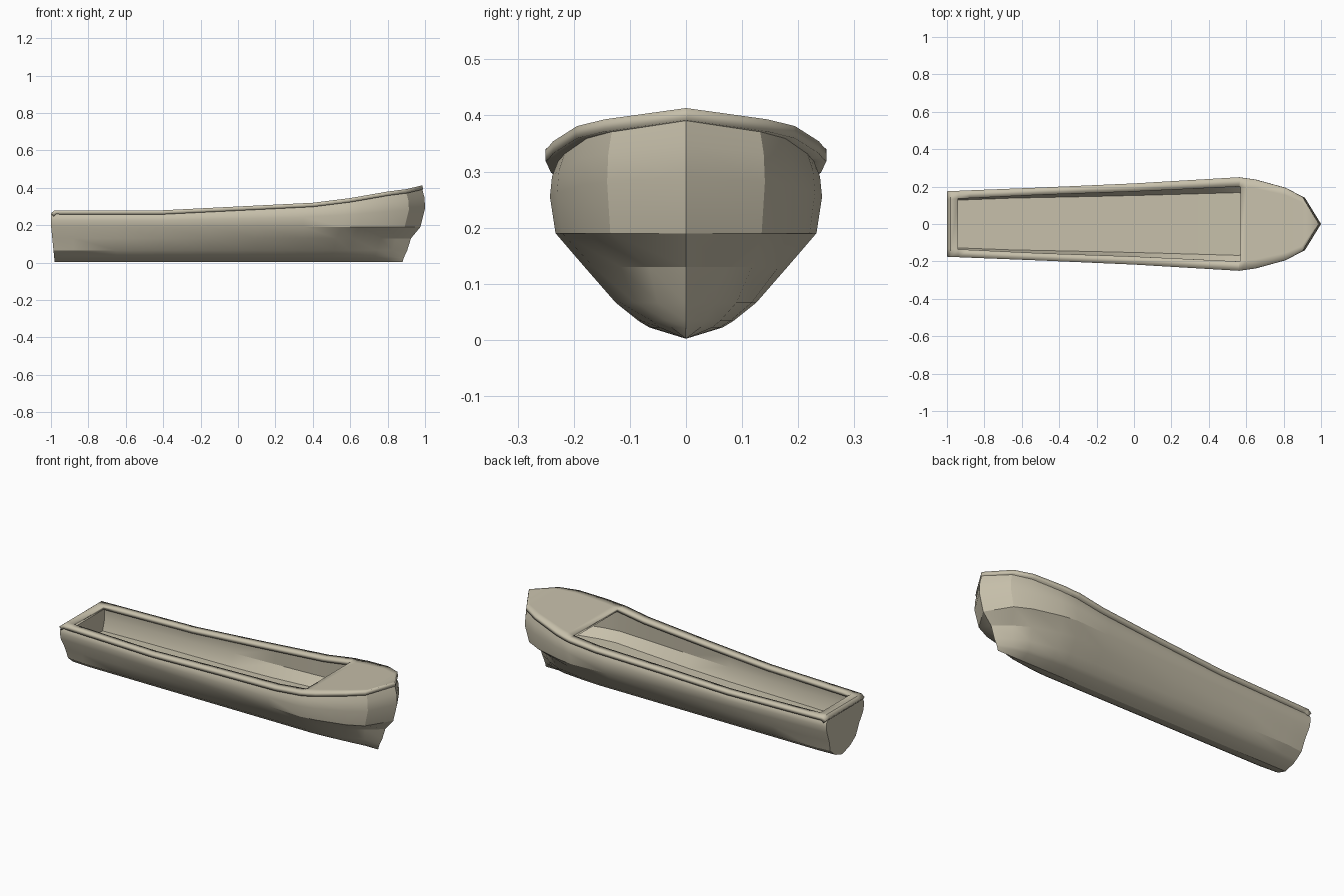
import bpy, bmesh, math

if "Cube" in bpy.data.objects:
    bpy.data.objects.remove(bpy.data.objects["Cube"], do_unlink=True)

paint = bpy.data.materials.new("khaki_grey")
paint.use_nodes = True
paint.diffuse_color = (0.57, 0.525, 0.405, 1)
paint.node_tree.nodes["Principled BSDF"].inputs["Base Color"].default_value = paint.diffuse_color


def curve(points, x):
    """Straight interpolation along a list of (x, value) points."""
    for (a, va), (b, vb) in zip(points, points[1:]):
        if x <= b:
            return va + (vb - va) * max(0, (x - a) / (b - a))
    return points[-1][1]


BEAM = [(-1, .175), (-.88, .18), (-.5, .195), (0, .217), (.56, .25), (.65, .237),
        (.81, .193), (.9, .145), (.985, .001)]
SHEER = [(-1, .264), (-.98, .28), (-.4, .28), (0, .3), (.4, .32), (.6, .345),
         (.8, .38), (.9, .393), (.985, .413)]
LOW = [(-1, .92), (-.88, 1), (.6, 1), (.81, .72), (.9, .4)]
STEM = [.88, .885, .89, .905, .925, .975, 1, .997, .985]
STATIONS = [-1, -.88, -.65, -.4, -.15, .1, .35, .56, .65, .81, .9]
RIM = .02


def finish(name, bm):
    bmesh.ops.remove_doubles(bm, verts=bm.verts, dist=.0005)
    bmesh.ops.recalc_face_normals(bm, faces=bm.faces)
    mesh = bpy.data.meshes.new(name)
    bm.to_mesh(mesh)
    bm.free()
    obj = bpy.data.objects.new(name, mesh)
    bpy.context.collection.objects.link(obj)
    mesh.materials.append(paint)
    return obj


def smooth(obj, angle):
    bpy.ops.object.select_all(action='DESELECT')
    obj.select_set(True)
    bpy.context.view_layer.objects.active = obj
    bpy.ops.object.shade_smooth_by_angle(angle=math.radians(angle))


def loft(bm, sections):
    rows = [[bm.verts.new(p) for p in s] for s in sections]
    for a, b in zip(rows, rows[1:]):
        for i in range(len(a) - 1):
            bm.faces.new((a[i], a[i + 1], b[i + 1], b[i]))
    return rows


def mirrored(half):
    """Half section from the centre outwards, completed on the other side."""
    return [(x, -y, z) for x, y, z in half[:0:-1]] + half


def levels(x):
    """Half breadths and heights of the hull, from the keel to the sheer."""
    w, low = curve(BEAM, x), curve(LOW, x)
    top = curve(SHEER, max(x, -.98)) - RIM
    chine = .93 * w
    mid = (.06 * low + .52 * chine) * (1 + low) / 2
    rise = top - .19
    return [(0, .002), (.065 * low, .022), (.085 * low, .034), (.125 * low, .066),
            (mid, .13), (chine, .19), (.97 * w, .19 + rise * .5),
            (.955 * w, .19 + rise * .78), (.91 * w, top)]


# Outer hull, swept up to the raked stem
hull = bmesh.new()
sections = []
for x in STATIONS:
    half = []
    for (y, z), stem in zip(levels(x), STEM):
        px = x * stem / .985 if x > .4 else x
        if x == -1:
            px = -.98 - .02 * min(1, z / .2)
        half.append((px, y, z))
    sections.append(mirrored(half))
stem_z = [z for y, z in levels(.985)]
sections.append(mirrored([(s, 0, z) for s, z in zip(STEM, stem_z)]))
rows = loft(hull, sections)
hull.faces.new(rows[0])
smooth(finish("hull", hull), 28)

# Inner lining with a flat floor that runs on beneath the foredeck
lining = bmesh.new()
sections = []
for x in [-.94] + STATIONS[2:10]:
    lv = levels(x)
    floor = .14 + .035 * max(0, x)
    inset = .018
    half = [(x, 0, floor), (x, lv[4][0] - inset + .005, floor),
            (x, lv[5][0] - inset, .205), (x, lv[8][0] - inset, lv[8][1] - .002)]
    sections.append(mirrored(half))
rows = loft(lining, sections)
lining.faces.new(rows[0])
lining.faces.new(rows[-1])
bmesh.ops.recalc_face_normals(lining, faces=lining.faces)
obj = finish("inner_lining", lining)
obj.data.flip_normals()
smooth(obj, 30)

# Deck and overhanging rim with the long open well
WELL = (-.94, .57)
deck = bmesh.new()
xs = sorted({x for x, _ in BEAM + SHEER} | set(WELL))
rows = []
for x in xs:
    w, z = curve(BEAM, x), curve(SHEER, x)
    t = (x - WELL[0]) / (WELL[1] - WELL[0])
    inner = min(.135 + .073 * t, w * .8)
    rows.append([deck.verts.new((x, y, z)) for y in (-w, -inner, inner, w)])
for x, a, b in zip(xs, rows, rows[1:]):
    for i in range(3):
        if i == 1 and WELL[0] <= x < WELL[1]:
            continue
        deck.faces.new((a[i], b[i], b[i + 1], a[i + 1]))
obj = finish("deck_rim", deck)
if obj.data.polygons[0].normal.z < 0:
    obj.data.flip_normals()
solid = obj.modifiers.new("thickness", 'SOLIDIFY')
solid.thickness = RIM + .002
solid.offset = -1
smooth(obj, 25)
